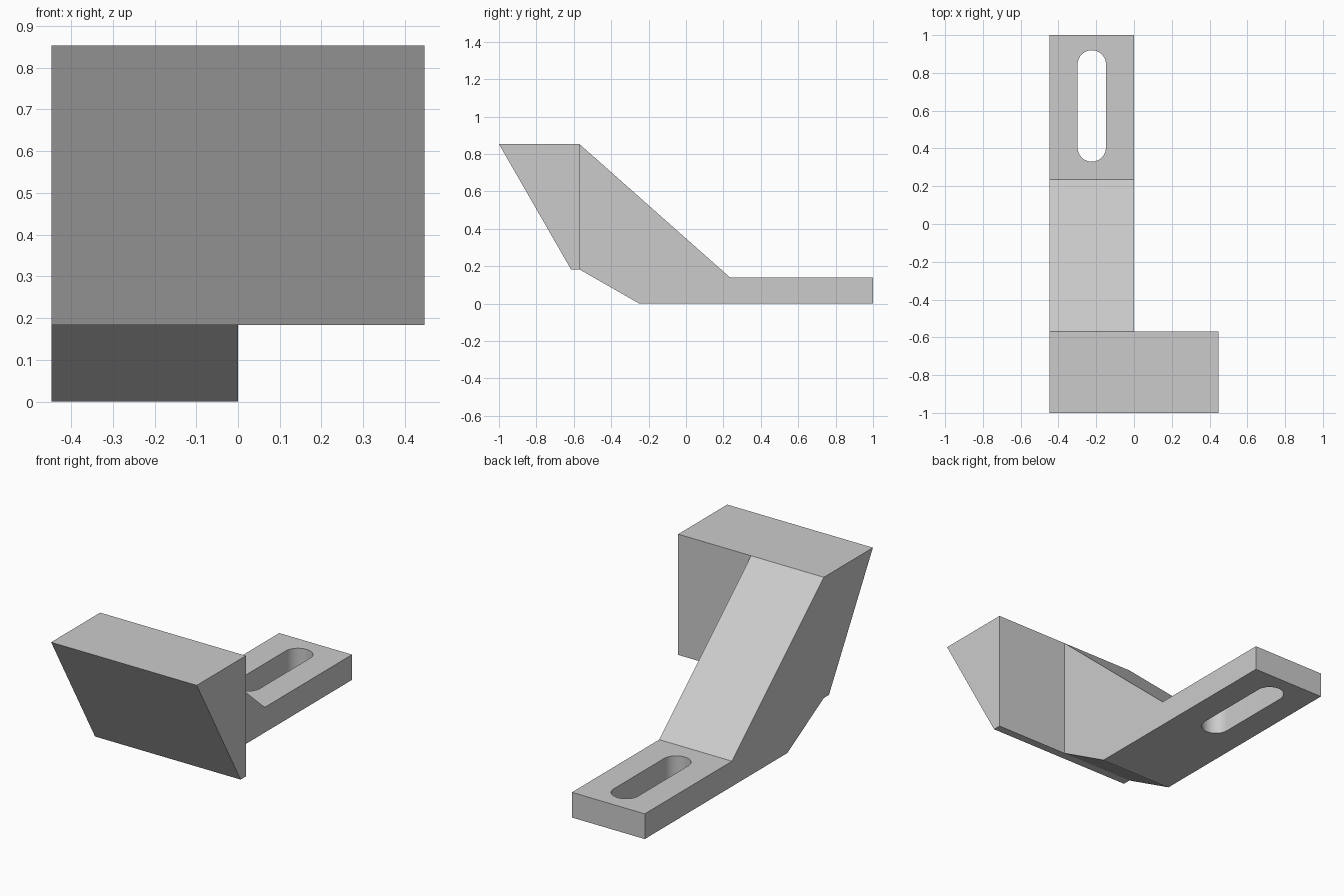
import bpy, bmesh, math
from mathutils import Vector

cube = bpy.data.objects.get("Cube")
if cube:
    bpy.data.objects.remove(cube, do_unlink=True)

HALF_W, BACK, FOOT_TOP, HEAD_TOP, HEAD_LOW = 0.447, -0.57, 0.14, 0.853, 0.183

grey = bpy.data.materials.new("plain grey")
grey.use_nodes = True
colour = (0.6, 0.6, 0.6, 1)
grey.diffuse_color = colour
grey.node_tree.nodes["Principled BSDF"].inputs["Base Color"].default_value = colour


def prism(bm, outline, offset):
    """Extrude a closed outline of points along an offset."""
    face = bm.faces.new([bm.verts.new(p) for p in outline])
    new = bmesh.ops.extrude_face_region(bm, geom=[face], use_keep_orig=True)["geom"]
    bmesh.ops.translate(bm, vec=offset,
                        verts=[v for v in new if isinstance(v, bmesh.types.BMVert)])


def finish(bm, name):
    bmesh.ops.recalc_face_normals(bm, faces=bm.faces[:])
    mesh = bpy.data.meshes.new(name)
    bm.to_mesh(mesh)
    bm.free()
    mesh.materials.append(grey)
    obj = bpy.data.objects.new(name, mesh)
    bpy.context.collection.objects.link(obj)
    return obj


# Wide wedge head, split where the arm's inner side meets it
bm = bmesh.new()
head = [(-1, HEAD_TOP), (BACK, HEAD_TOP), (BACK, HEAD_LOW), (-0.615, HEAD_LOW)]
prism(bm, [(-HALF_W, y, z) for y, z in head], Vector((2 * HALF_W, 0, 0)))
bmesh.ops.bisect_plane(bm, geom=bm.verts[:] + bm.edges[:] + bm.faces[:],
                       plane_co=(0, 0, 0), plane_no=(1, 0, 0))

# Sloping arm and flat foot
arm = [(BACK, HEAD_TOP), (0.235, FOOT_TOP), (1, FOOT_TOP), (1, 0), (-0.25, 0), (BACK, HEAD_LOW)]
prism(bm, [(-HALF_W, y, z) for y, z in arm], Vector((HALF_W, 0, 0)))

# Open the shared wall and weld the two parts into one solid
shared = [f for f in bm.faces if f.calc_center_median().x < 0
          and all(abs(v.co.y - BACK) < 1e-4 for v in f.verts)]
bmesh.ops.delete(bm, geom=shared, context='FACES')
bmesh.ops.remove_doubles(bm, verts=bm.verts[:], dist=1e-4)
bmesh.ops.recalc_face_normals(bm, faces=bm.faces[:])
bmesh.ops.dissolve_limit(bm, angle_limit=0.01, verts=bm.verts[:], edges=bm.edges[:])
bracket = finish(bm, "bracket")

# Rounded slot through the foot
bm = bmesh.new()
radius, steps = 0.075, 24
slot = []
for centre_y, start in ((0.845, 0), (0.405, math.pi)):
    for i in range(steps + 1):
        a = start + math.pi * i / steps
        slot.append((-HALF_W / 2 + radius * math.cos(a), centre_y + radius * math.sin(a), -0.1))
prism(bm, slot, Vector((0, 0, 0.4)))
cutter = finish(bm, "slot_cutter")
cutter.hide_render = True

cut = bracket.modifiers.new("slot", 'BOOLEAN')
cut.operation = 'DIFFERENCE'
cut.solver = 'EXACT'
cut.object = cutter
bpy.ops.object.select_all(action='DESELECT')
bracket.select_set(True)
bpy.context.view_layer.objects.active = bracket
bpy.ops.object.modifier_apply(modifier=cut.name)
bpy.data.objects.remove(cutter, do_unlink=True)
bpy.ops.object.shade_smooth_by_angle(angle=math.radians(20))
